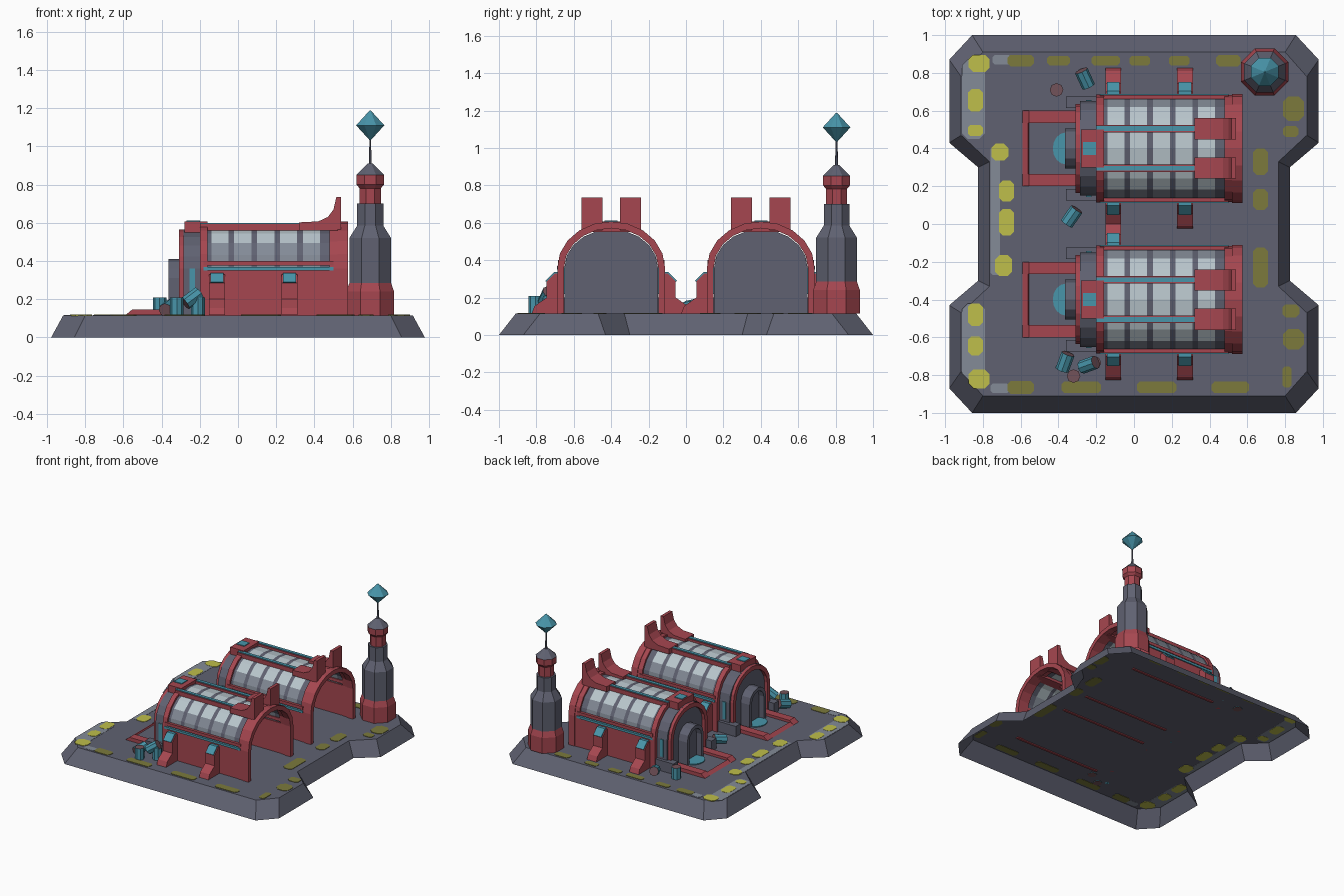
import bpy, bmesh, math
from mathutils import Vector, Matrix

if "Cube" in bpy.data.objects:
    bpy.data.objects.remove(bpy.data.objects["Cube"])

def material(name, rgb):
    m = bpy.data.materials.new(name)
    m.diffuse_color = (*rgb, 1)
    m.use_nodes = True
    m.node_tree.nodes["Principled BSDF"].inputs["Base Color"].default_value = m.diffuse_color
    return m

SLATE = material("slate_grey", (0.115, 0.12, 0.165))
RED = material("dull_red", (0.38, 0.062, 0.08))
TEAL = material("teal", (0.065, 0.30, 0.40))
GLASS = material("pale_glass", (0.48, 0.56, 0.60))
GREY = material("worn_grey", (0.23, 0.26, 0.31))
YELLOW = material("bright_yellow", (0.52, 0.52, 0.07))
OLIVE = material("worn_yellow", (0.20, 0.195, 0.045))
LID = material("faded_red", (0.17, 0.085, 0.10))
FLOOR = 0.115

def finish(name, bm, *mats, recalc=True):
    if recalc:
        bmesh.ops.recalc_face_normals(bm, faces=bm.faces)
    me = bpy.data.meshes.new(name)
    bm.to_mesh(me)
    bm.free()
    for m in mats:
        me.materials.append(m)
    ob = bpy.data.objects.new(name, me)
    bpy.context.collection.objects.link(ob)
    return ob

def prism(name, pts, axis, a, b, mat):
    """Extrude a 2D outline along one axis from a to b."""
    place = {'x': lambda u, v, w: (w, u, v), 'y': lambda u, v, w: (u, w, v),
             'z': lambda u, v, w: (u, v, w)}[axis]
    bm = bmesh.new()
    r = [[bm.verts.new(place(u, v, w)) for u, v in pts] for w in (a, b)]
    n = len(pts)
    bm.faces.new(r[0])
    bm.faces.new(r[1])
    for i in range(n):
        j = (i + 1) % n
        bm.faces.new((r[0][i], r[0][j], r[1][j], r[1][i]))
    return finish(name, bm, mat)

def box(name, x0, x1, y0, y1, z0, z1, mat):
    return prism(name, [(x0, y0), (x1, y0), (x1, y1), (x0, y1)], 'z', z0, z1, mat)

def patch(name, x, y, w, h, z0, z1, mat):
    """Flat painted plate with clipped corners."""
    c = min(w, h) * 0.25
    w, h = w / 2, h / 2
    pts = [(w, h - c), (w - c, h), (c - w, h), (-w, h - c), (-w, c - h), (c - w, -h), (w - c, -h), (w, c - h)]
    return prism(name, [(x + u, y + v) for u, v in pts], 'z', z0, z1, mat)

def arc(cy, w, top, zc, n=10):
    return [(cy - w * math.cos(math.pi * i / n), zc + (top - zc) * math.sin(math.pi * i / n)) for i in range(n + 1)]

def arch(cy, w, top, zc=0.36, n=10):
    return [(cy - w, FLOOR)] + arc(cy, w, top, zc, n) + [(cy + w, FLOOR)]

def arch_band(name, x0, x1, cy, w, top, t, mat, zc=0.36, n=10):
    """Hollow arch standing on the floor."""
    bm = bmesh.new()
    out, inn = arch(cy, w, top, zc, n), arch(cy, w - t, top - t, zc, n)
    rows = [[bm.verts.new(c) for c in ((x0, *o), (x1, *o), (x1, *i), (x0, *i))] for o, i in zip(out, inn)]
    for p, q in zip(rows, rows[1:]):
        for k in range(4):
            bm.faces.new((p[k], p[(k + 1) % 4], q[(k + 1) % 4], q[k]))
    bm.faces.new(rows[0])
    bm.faces.new(rows[-1])
    return finish(name, bm, mat)

def lathe(name, profile, n, mats, bands, at):
    """Faceted turned shape; bands gives the material index of each profile step."""
    bm = bmesh.new()
    rings = [[bm.verts.new((at[0] + r * math.cos((k + .5) * 2 * math.pi / n),
                            at[1] + r * math.sin((k + .5) * 2 * math.pi / n), z)) for k in range(n)]
             for r, z in profile]
    for s, (a, b) in enumerate(zip(rings, rings[1:])):
        for k in range(n):
            bm.faces.new((a[k], a[(k + 1) % n], b[(k + 1) % n], b[k])).material_index = bands[s]
    bm.faces.new(rings[-1]).material_index = bands[-1]
    return finish(name, bm, *mats)

# Base: flat top with sloping skirt, open underneath
def outline(quarter):
    q = list(quarter)
    return (q + [(x, -y) for x, y in q[::-1]] + [(-x, -y) for x, y in q] + [(-x, y) for x, y in q[::-1]])
low = outline([(0.857, 1), (0.978, 0.87), (0.978, 0.43), (0.825, 0.30)])
high = outline([(0.80, 0.91), (0.915, 0.78), (0.915, 0.47), (0.765, 0.33)])
bm = bmesh.new()
lo = [bm.verts.new((x, y, 0)) for x, y in low]
hi = [bm.verts.new((x, y, FLOOR)) for x, y in high]
bm.faces.new(hi)
for i in range(16):
    j = (i + 1) % 16
    bm.faces.new((lo[i], lo[j], hi[j], hi[i]))
bm.normal_update()
base = finish("base_platform", bm, SLATE)
if base.data.polygons[0].normal.z < 0:
    base.data.flip_normals()

# Painted edge markings: x, y, width, height
bright = [(-0.84, 0.655, .08, .12), (-0.84, 0.495, .08, .06), (-0.82, 0.85, .11, .09), (-0.84, -0.48, .08, .12),
          (-0.84, -0.645, .08, .10), (-0.82, -0.82, .11, .10), (-0.71, 0.38, .09, .09), (-0.675, 0.175, .08, .11),
          (-0.675, 0.01, .08, .14), (-0.69, -0.22, .09, .11)]
faded = [(-0.6, 0.865, .14, .06), (-0.40, 0.865, .12, .05), (-0.15, 0.865, .15, .05), (0.03, 0.865, .11, .05),
         (0.24, 0.865, .11, .05), (0.5, 0.865, .13, .06), (-0.6, -0.865, .14, .07), (-0.28, -0.865, .21, .06),
         (0.12, -0.865, .21, .06), (0.51, -0.865, .20, .06), (0.845, 0.61, .11, .13), (0.83, 0.49, .08, .06),
         (0.67, 0.33, .08, .14), (0.67, 0.13, .08, .11), (0.67, -0.23, .08, .21), (0.83, -0.46, .09, .07),
         (0.845, -0.61, .11, .11), (0.81, -0.81, .05, .11)]
for i, p in enumerate(bright):
    patch(f"bright_marking_{i}", *p, 0.1125, 0.1185, YELLOW)
for i, p in enumerate(faded):
    patch(f"faded_marking_{i}", *p, 0.1125, 0.1185, OLIVE)
for i, p in enumerate([(-0.85, 0.66, .12, .42), (-0.735, 0.07, .05, .68), (-0.85, -0.62, .12, .40),
                       (-0.70, 0.87, .10, .05), (-0.71, -0.87, .10, .05)]):
    patch(f"worn_floor_{i}", *p, 0.1145, 0.1165, GREY)

def glass_roof(cy):
    """Vaulted roof: glass bays between grey ribs, lowest facets worn."""
    xs = [-0.17]
    for _ in range(5):
        xs += [xs[-1] + 0.03, xs[-1] + 0.12]
    xs.append(0.50)
    sec = arc(cy, 0.27, 0.588, 0.36)
    bm = bmesh.new()
    rows = [[bm.verts.new((x, *p)) for p in sec] for x in xs]
    for s, (a, b) in enumerate(zip(rows, rows[1:])):
        for k in range(10):
            f = bm.faces.new((a[k], b[k], b[k + 1], a[k + 1]))
            f.material_index = 2 if s % 2 == 0 else (1 if k in (0, 1, 8, 9) else 0)
    finish("glass_roof", bm, GLASS, GREY, SLATE)

def shed(cy):
    glass_roof(cy)
    # End arches and facade layers
    arch_band("front_arch", -0.20, -0.16, cy, 0.285, 0.605, 0.03, RED)
    arch_band("rear_arch", 0.48, 0.52, cy, 0.283, 0.603, 0.025, RED)
    arch_band("rear_hood", 0.52, 0.575, cy, 0.288, 0.607, 0.036, RED)
    prism("facade_wall", arch(cy, 0.25, 0.565), 'x', -0.285, -0.19, SLATE)
    arch_band("facade_arch", -0.31, -0.28, cy, 0.235, 0.565, 0.035, RED)
    box("facade_cap", -0.28, -0.16, cy - 0.10, cy + 0.10, 0.55, 0.607, RED)
    box("facade_cap_light", -0.27, -0.20, cy - 0.035, cy + 0.035, 0.60, 0.613, TEAL)
    # Door, door frame and entrance step
    arch_band("door_frame", -0.365, -0.28, cy, 0.105, 0.41, 0.028, SLATE, 0.31, 6)
    prism("door", arch(cy, 0.08, 0.385, 0.31, 6), 'x', -0.32, -0.28, SLATE)
    mat_pts = [(-0.36 - 0.07 * math.sin(math.pi * i / 8), cy - 0.085 * math.cos(math.pi * i / 8)) for i in range(9)]
    prism("door_mat", mat_pts + [(-0.32, cy + 0.07), (-0.32, cy - 0.07)], 'z', 0.12, 0.132, TEAL)
    box("step_floor", -0.56, -0.28, cy - 0.14, cy + 0.14, 0.1155, 0.125, SLATE)
    ramp = [(-0.59, 0.116), (-0.555, 0.145), (-0.28, 0.145), (-0.28, 0.116)]
    for s in (-1, 1):
        ys = sorted((cy + s * 0.135, cy + s * 0.20))
        prism("step_curb", ramp, 'y', *ys, RED)
    prism("step_lip", [(-0.59, 0.116), (-0.56, 0.135), (-0.55, 0.116)], 'y', cy - 0.135, cy + 0.135, RED)
    for s in (-1, 1):
        def sbox(name, x0, x1, a, b, z0, z1, mat):
            box(name, x0, x1, *sorted((cy + s * a, cy + s * b)), z0, z1, mat)
        # Side wall with sill, light strip and roof rails
        sbox("side_wall", -0.20, 0.575, 0.262, 0.28, 0.107, 0.36, RED)
        sbox("light_strip", -0.18, 0.50, 0.27, 0.289, 0.35, 0.368, TEAL)
        sbox("sill_rail", -0.18, 0.50, 0.255, 0.284, 0.375, 0.40, RED)
        sbox("roof_rail", -0.20, 0.50, 0.085, 0.125, 0.56, 0.594, RED)
        sbox("roof_rail_light", -0.20, 0.32, 0.092, 0.118, 0.593, 0.60, TEAL)
        sbox("facade_footing", -0.36, -0.20, 0.215, 0.275, 0.116, 0.20, SLATE)
        sbox("facade_light", -0.255, -0.225, 0.245, 0.256, 0.22, 0.36, TEAL)
        # Curved roof fin
        fin = [(0.32, 0.56), (0.32, 0.602), (0.42, 0.607), (0.47, 0.63), (0.50, 0.67),
               (0.515, 0.735), (0.54, 0.735), (0.54, 0.56)]
        prism("roof_fin", fin, 'y', *sorted((cy + s * 0.047, cy + s * 0.16)), RED)
        # Buttresses
        for x in (-0.11, 0.27):
            if cy < 0 and s > 0 and x > 0:
                continue
            prof = [(0.27, 0.33), (0.30, 0.33), (0.345, 0.285), (0.345, 0.20), (0.41, 0.155), (0.425, 0.116), (0.27, 0.116)]
            prism("buttress", [(cy + s * u, v) for u, v in prof], 'x', x - 0.042, x + 0.042, RED)
            cap = [(0.28, 0.338), (0.303, 0.338), (0.352, 0.289), (0.344, 0.283), (0.28, 0.325)]
            prism("buttress_light", [(cy + s * u, v) for u, v in cap], 'x', x - 0.034, x + 0.034, TEAL)

for cy in (-0.40, 0.40):
    shed(cy)

# Beacon tower with mast and gem
T = (0.692, 0.805)
lathe("beacon_tower", [(0.135, 0.115), (0.135, 0.24), (0.118, 0.285), (0.118, 0.52), (0.074, 0.585), (0.074, 0.70),
                       (0.06, 0.70), (0.06, 0.78), (0.078, 0.80), (0.078, 0.85), (0.08, 0.85), (0.015, 0.91)],
      8, (SLATE, RED), [1, 1, 0, 0, 0, 0, 1, 1, 1, 0, 0], T)
lathe("beacon_mast", [(0.009, 0.90), (0.004, 1.05)], 6, (SLATE,), [0], T)
lathe("beacon_gem", [(0.004, 1.033), (0.08, 1.11), (0.004, 1.187)], 8, (TEAL,), [0, 0], T)

# Scattered barrels: position, heading and tilt from upright in degrees
barrels = [(-0.26, 0.77, 0.16, 115, 75), (-0.33, 0.04, 0.155, 55, 80), (-0.365, -0.73, 0.155, 70, 75),
           (-0.24, -0.745, 0.205, 20, 55), (-0.41, 0.71, 0.16, 0, 0), (-0.21, -0.735, 0.16, 0, 0),
           (-0.32, -0.805, 0.16, 0, 0)]
for i, (x, y, z, head, tilt) in enumerate(barrels):
    bm = bmesh.new()
    bmesh.ops.create_cone(bm, cap_ends=True, segments=8, radius1=0.036, radius2=0.036, depth=0.095)
    for f in bm.faces:
        f.material_index = 1 if abs(f.normal.z) > 0.9 else 0
    bm.transform(Matrix.Translation((x, y, z)) @ Matrix.Rotation(math.radians(head), 4, 'Z')
                 @ Matrix.Rotation(math.radians(tilt), 4, 'Y'))
    finish(f"barrel_{i}", bm, TEAL, LID)
